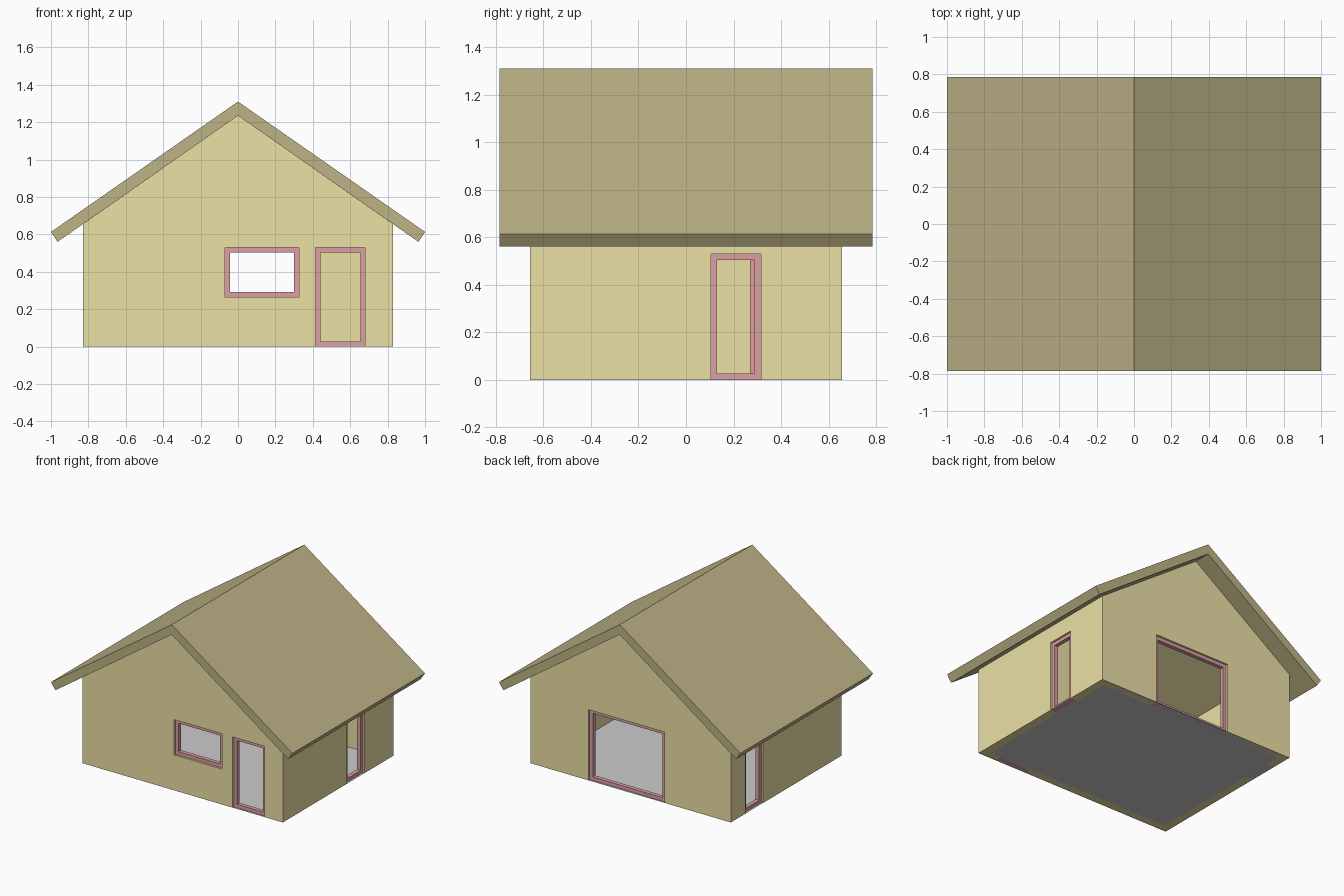
import bpy, bmesh, math
from mathutils import Matrix

if "Cube" in bpy.data.objects:
    bpy.data.objects.remove(bpy.data.objects["Cube"])

WX, WY, T = 0.83, 0.655, 0.06        # wall half sizes and thickness
RIDGE, SLOPE = 1.235, 0.70           # underside of the roof
BAR, DEPTH = 0.026, 0.03             # frame bar width and depth


def material(name, rgb):
    m = bpy.data.materials.new(name)
    m.diffuse_color = (*rgb, 1)
    m.use_nodes = True
    m.node_tree.nodes["Principled BSDF"].inputs["Base Color"].default_value = m.diffuse_color
    return m


YELLOW = material("wall_yellow", (0.84, 0.75, 0.38))
BROWN = material("roof_brown", (0.51, 0.45, 0.24))
RED = material("frame_red", (0.72, 0.35, 0.38))


def add(name, bm, mat=None):
    bmesh.ops.recalc_face_normals(bm, faces=bm.faces)
    me = bpy.data.meshes.new(name)
    bm.to_mesh(me)
    bm.free()
    ob = bpy.data.objects.new(name, me)
    bpy.context.collection.objects.link(ob)
    if mat:
        me.materials.append(mat)
    return ob


def prism(name, profile, half, mat=None):
    """Extrude an x-z profile along y from -half to half."""
    bm = bmesh.new()
    face = bm.faces.new([bm.verts.new((x, -half, z)) for x, z in profile])
    ext = bmesh.ops.extrude_face_region(bm, geom=[face])["geom"]
    bmesh.ops.translate(bm, vec=(0, 2 * half, 0),
                        verts=[v for v in ext if isinstance(v, bmesh.types.BMVert)])
    return add(name, bm, mat)


def cut(target, cutter):
    mod = target.modifiers.new("cut", "BOOLEAN")
    mod.object, mod.operation, mod.solver = cutter, "DIFFERENCE", "EXACT"
    bpy.context.view_layer.objects.active = target
    bpy.ops.object.modifier_apply(modifier=mod.name)
    bpy.data.objects.remove(cutter)


def frame(name, a0, a1, z0, z1, mat):
    """Rectangular ring in the x-z plane, solid in depth."""
    bm = bmesh.new()
    loops = []
    for y in (-DEPTH / 2, DEPTH / 2):
        for b in (0, BAR):
            loops.append([bm.verts.new((x, y, z)) for x, z in (
                (a0 + b, z0 + b), (a1 - b, z0 + b), (a1 - b, z1 - b), (a0 + b, z1 - b))])
    fo, fi, bo, bi = loops
    for p, q in ((fo, fi), (fi, bi), (bi, bo), (bo, fo)):
        for i in range(4):
            j = (i + 1) % 4
            bm.faces.new((p[i], p[j], q[j], q[i]))
    ob = add(name, bm)
    ob.data.materials.append(mat)
    return ob


# Gabled wall shell, open under the roof
eave = RIDGE - SLOPE * WX
walls = prism("walls", [(-WX, 0), (WX, 0), (WX, eave), (0, RIDGE), (-WX, eave)], WY, YELLOW)
xi = WX - T
cut(walls, prism("room_cutter", [(-xi, -0.2), (xi, -0.2), (xi, 2), (-xi, 2)], WY - T))

# Openings: name, along-wall range, height range, wall side
openings = [
    ("front_window_frame", -0.07, 0.325, 0.265, 0.53, "front"),
    ("front_door_frame", 0.415, 0.68, 0, 0.53, "front"),
    ("back_door_frame", -0.28, 0.35, 0, 0.53, "back"),
    ("right_door_frame", 0.105, 0.315, 0, 0.53, "right"),
    ("left_door_frame", 0.272, 0.482, 0, 0.53, "left"),
]
turn = Matrix.Rotation(math.radians(90), 4, "Z")
place = {
    "front": Matrix.Translation((0, -WY + T / 2, 0)),
    "back": Matrix.Translation((0, WY - T / 2, 0)),
    "right": Matrix.Translation((WX - T / 2, 0, 0)) @ turn,
    "left": Matrix.Translation((-WX + T / 2, 0, 0)) @ turn,
}
for name, a0, a1, z0, z1, side in openings:
    low = z0 if z0 > 0 else -0.1
    hole = prism("hole_cutter", [(a0, low), (a1, low), (a1, z1), (a0, z1)], T)
    hole.data.transform(place[side])
    cut(walls, hole)
    frame(name, a0, a1, z0, z1, RED).data.transform(place[side])

# Roof slab with square-cut eaves
prism("roof", [(0, 1.31), (1, 0.613), (0.965, 0.56), (0, RIDGE), (-0.965, 0.56), (-1, 0.613)],
      0.785, BROWN)

# Grey floor sheet
bm = bmesh.new()
bm.faces.new([bm.verts.new((x, y, 0)) for x, y in
              ((-WX, -WY), (WX, -WY), (WX, WY), (-WX, WY))])
add("floor", bm)
